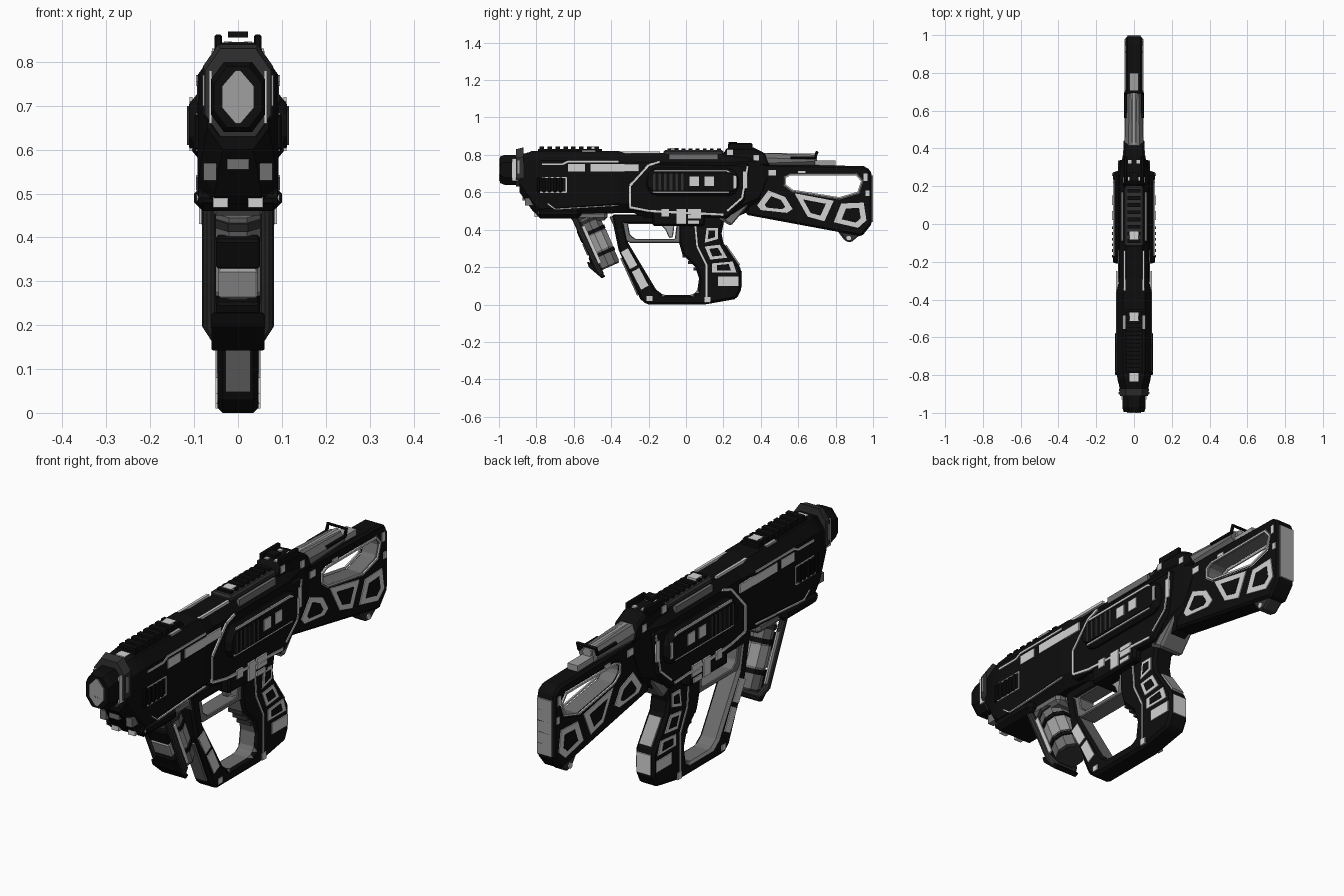
import bpy, bmesh
from mathutils import Vector

start = bpy.data.objects.get("Cube")
if start:
    bpy.data.objects.remove(start)


def material(name, value):
    m = bpy.data.materials.new(name)
    m.use_nodes = True
    colour = (value, value, value, 1)
    m.diffuse_color = colour
    m.node_tree.nodes["Principled BSDF"].inputs["Base Color"].default_value = colour
    return m


black = material("black", .004)
charcoal = material("charcoal", .03)
grey = material("grey", .16)
silver = material("silver", .35)
white = material("white", .65)


def finish(name, bm, mats, bevel=0):
    bmesh.ops.recalc_face_normals(bm, faces=bm.faces)
    mesh = bpy.data.meshes.new(name)
    bm.to_mesh(mesh)
    bm.free()
    for m in mats:
        mesh.materials.append(m)
    ob = bpy.data.objects.new(name, mesh)
    bpy.context.collection.objects.link(ob)
    if bevel:
        mod = ob.modifiers.new("bevel", "BEVEL")
        mod.width, mod.segments, mod.limit_method = bevel, 1, "ANGLE"
    return ob


def prism(name, outline, half, mat, holes=(), bevel=.01, inner=None):
    """Side profile (y, z) extruded across x; hole walls can take a second colour."""
    bm = bmesh.new()
    edges = []
    for loop in [outline, *holes]:
        vs = [bm.verts.new((-half, y, z)) for y, z in loop]
        edges += [bm.edges.new((a, b)) for a, b in zip(vs, vs[1:] + vs[:1])]
    bmesh.ops.triangle_fill(bm, use_beauty=True, edges=edges, normal=(1, 0, 0))
    new = bmesh.ops.extrude_face_region(bm, geom=list(bm.faces))["geom"]
    moved = [g for g in new if isinstance(g, bmesh.types.BMVert)]
    bmesh.ops.translate(bm, verts=moved, vec=(2 * half, 0, 0))
    bm.normal_update()
    rims = {(round(y, 4), round(z, 4)) for loop in holes for y, z in loop}
    for f in bm.faces:
        if inner and abs(f.normal.x) < .5:
            f.material_index = int(all((round(v.co.y, 4), round(v.co.z, 4)) in rims for v in f.verts))
    return finish(name, bm, [mat, inner or mat], bevel)


def plates(name, polygons, x, mat, t=.004):
    """Thin flat pieces on both flanks at distance x."""
    bm = bmesh.new()
    for side in (-1, 1):
        for poly in polygons:
            a = [bm.verts.new((side * (x - .003), y, z)) for y, z in poly]
            b = [bm.verts.new((side * (x + t), y, z)) for y, z in poly]
            bm.faces.new(a)
            bm.faces.new(b)
            for i in range(len(a)):
                j = (i + 1) % len(a)
                bm.faces.new((a[i], a[j], b[j], b[i]))
    return finish(name, bm, [mat])


def rect(y0, y1, z0, z1):
    return [(y0, z0), (y1, z0), (y1, z1), (y0, z1)]


def strip(path, w=.01):
    quads = []
    for a, b in zip(path, path[1:]):
        a, b = Vector(a), Vector(b)
        n = (b - a).orthogonal().normalized() * w / 2
        quads.append([tuple(p) for p in (a + n, b + n, b - n, a - n)])
    return quads


def shrink(poly, k):
    c = sum((Vector(p) for p in poly), Vector((0, 0))) / len(poly)
    return [tuple(c + (Vector(p) - c) * k) for p in poly]


def frames(name, polys, x, k=.58):
    plates(name + "_frames", polys, x, white)
    plates(name + "_frame_centres", [shrink(p, k) for p in polys], x, black, .006)


def box(name, centre, size, mat, bevel=0):
    bm = bmesh.new()
    bmesh.ops.create_cube(bm, size=1)
    for v in bm.verts:
        v.co = Vector(centre) + v.co * Vector(size)
    return finish(name, bm, [mat], bevel)


def loft(name, stations, mat, cx=.035, cz=.05, bevel=0):
    """Chamfered sections (y, bottom, top, half width) joined along y."""
    bm = bmesh.new()
    rings = []
    for y, b, t, w in stations:
        right = [(w - cx, b), (w, b + cz), (w, t - cz), (w - cx, t)]
        ring = right + [(-x, z) for x, z in reversed(right)]
        rings.append([bm.verts.new((x, y, z)) for x, z in ring])
    for r, s in zip(rings, rings[1:]):
        for i in range(8):
            j = (i + 1) % 8
            bm.faces.new((r[i], r[j], s[j], s[i]))
    bm.faces.new(rings[0])
    bm.faces.new(rings[-1])
    return finish(name, bm, [mat], bevel)


def tube(name, points, radius, mat):
    curve = bpy.data.curves.new(name, "CURVE")
    curve.dimensions, curve.bevel_depth = "3D", radius
    curve.bevel_resolution, curve.use_fill_caps = 3, True
    line = curve.splines.new("POLY")
    line.points.add(len(points) - 1)
    for p, co in zip(line.points, points):
        p.co = (*co, 1)
    curve.materials.append(mat)
    ob = bpy.data.objects.new(name, curve)
    bpy.context.collection.objects.link(ob)
    bpy.ops.object.select_all(action="DESELECT")
    ob.select_set(True)
    bpy.context.view_layer.objects.active = ob
    bpy.ops.object.convert(target="MESH")
    bpy.ops.object.shade_smooth_by_angle()
    return ob


# Muzzle and collar
loft("muzzle", [(-.995, .65, .79, .055), (-.97, .64, .80, .062), (-.87, .64, .80, .062)], black, .03, .04)
loft("muzzle_collar", [(-.91, .63, .83, .075), (-.87, .63, .84, .08)], charcoal)
loft("bore", [(-1, .66, .78, .036), (-.98, .66, .78, .036)], silver, .03, .035)
box("bore_bar", (0, -.997, .70), (.07, .006, .012), black)
plates("muzzle_marks", [rect(-.93, -.9, .66, .78)], .062, white)
plates("collar_marks", [rect(-.90, -.89, .70, .77)], .077, silver)

# Handguard and receiver core
loft("handguard", [(-.89, .60, .80, .07), (-.82, .50, .82, .088), (-.78, .46, .82, .092),
                   (-.36, .49, .82, .092), (-.28, .49, .81, .076), (-.22, .46, .81, .078),
                   (.25, .46, .81, .078), (.39, .52, .82, .055), (.44, .64, .78, .045)], black)
box("nose_chin", (0, -.68, .49), (.2, .24, .06), black, .02)
tube("nose_pin", [(-.09, -.78, .49), (.09, -.78, .49)], .022, black)
tube("nose_pin_cap", [(-.095, -.78, .49), (.095, -.78, .49)], .01, white)
for x in (-.04, .04):
    box("nose_light", (x, -.80, .48), (.035, .02, .024), white)
    box("nose_cheek", (x * 1.6, -.83, .55), (.03, .06, .04), grey)
box("nose_panel", (0, -.85, .58), (.05, .05, .05), grey)
for i in range(5):
    box("handguard_rib", (0, -.79 + i * .03, .64), (.2, .018, .08), black, .004)
plates("handguard_panels", [rect(-.51, -.25, .71, .75), rect(-.63, -.54, .71, .75)], .09, white)
plates("handguard_trim", strip([(-.77, .75), (-.66, .75), (-.63, .765), (-.36, .765)])
       + strip([(-.77, .68), (-.64, .68), (-.64, .60), (-.78, .60)], .006)
       + strip([(-.74, .54), (-.7, .51), (-.36, .53)], .006), .092, white)

# Top rails
box("front_rail", (0, -.62, .82), (.09, .34, .025), black)
box("rear_rail", (0, .04, .81), (.1, .32, .03), charcoal, .008)
for i in range(8):
    box("front_rail_tooth", (0, -.77 + i * .042, .835), (.08, .024, .018), black)
    box("rear_rail_tooth", (0, -.09 + i * .038, .827), (.07, .02, .016), black)
for y, z in ((-.49, .838), (-.06, .83), (-.81, .815), (.25, .862)):
    box("top_square", (0, y, z), (.045, .045, .014), white if y < 0 else black)
for x in (-.05, .05):
    box("top_edge_strip", (x, -.29, .813), (.012, .3, .012), white)
    box("rail_side_panel", (x * 1.25, .04, .79), (.014, .26, .03), grey)
    box("front_rail_clamp", (x, -.52, .81), (.02, .07, .03), silver)

# Receiver shell and raised side housings
shell = [(-.19, .76), (-.31, .64), (-.31, .50), (.22, .46), (.31, .55), (.34, .75)]
prism("receiver_shell", shell, .082, black)
plates("receiver_trim", strip([(-.14, .765), (-.20, .745), (-.30, .635), (-.30, .52), (-.20, .50), (.2, .48)], .012)
       + strip([(.33, .74), (.30, .57), (.22, .50)]), .082, white)
prism("side_housing", [(-.18, .73), (-.21, .69), (-.21, .61), (-.17, .58), (.25, .58), (.28, .61),
                       (.28, .70), (.24, .73)], .112, black, bevel=.025)
plates("housing_frame", strip([(-.17, .715), (.22, .715), (.25, .69)], .01)
       + strip([(-.18, .60), (.23, .60)], .007), .107, white, .003)
plates("housing_squares", [rect(y, y + .05, .635, .685) for y in (.02, .10)]
       + [rect(.255, .27, .62, .69)], .112, white)
for i in range(6):
    box("housing_rib", (0, -.17 + i * .03, .655), (.232, .014, .09), charcoal)
plates("rear_block_marks", [rect(.305, .33, .62, .71)], .082, white)
plates("lower_marks", [rect(-.13, -.09, .47, .51), rect(-.05, 0, .43, .51), rect(.01, .08, .49, .51),
                       rect(.01, .08, .46, .48), rect(.01, .07, .43, .45)], .085, white)
box("lower_receiver", (0, -.04, .465), (.166, .28, .09), black, .01)
prism("rear_hinge", [(.17, .46), (.24, .42), (.34, .54), (.3, .6)], .06, grey)
plates("hinge_marks", strip([(.2, .46), (.3, .56)], .03), .06, charcoal)

# Rear sight
prism("rear_sight_base", [(.19, .79), (.22, .84), (.36, .84), (.42, .81), (.45, .74), (.19, .74)], .055, black)
for x in (-.045, .045):
    box("rear_sight_ear", (x, .29, .845), (.018, .13, .035), black, .004)
    for y in (.24, .33):
        box("rear_sight_light", (x * .5, y, .842), (.018, .02, .008), white)
plates("rear_sight_marks", [rect(.22, .25, .80, .83), rect(.36, .39, .77, .80)], .055, white)

# Stock
stock = [(.34, .72), (.44, .75), (.95, .74), (.985, .72), (.993, .69), (.993, .43), (.94, .365), (.32, .48)]
window = [(.53, .68), (.56, .695), (.91, .695), (.94, .66), (.92, .60), (.82, .57), (.57, .61), (.53, .64)]
prism("stock", stock, .045, black, [window], inner=grey)
plates("window_trim", strip(window + window[:1], .008), .045, white)
frames("stock", [[(.38, .53), (.44, .61), (.53, .575), (.57, .51), (.54, .49), (.40, .505)],
                 [(.58, .595), (.79, .555), (.74, .445), (.65, .47)],
                 [(.83, .54), (.95, .545), (.965, .45), (.92, .41), (.79, .44)]], .045)
plates("stock_ticks", [rect(.44, .48, .69, .72), rect(.95, .97, .66, .70), rect(.60, .64, .70, .715),
                       rect(.96, .98, .58, .61)], .045, white)
box("butt_plate", (0, .99, .565), (.07, .02, .25), silver)
for i in range(4):
    box("butt_groove", (0, .998, .49 + i * .05), (.066, .004, .004), black)
prism("sling_foot", [(.79, .42), (.85, .34), (.88, .33), (.94, .38), (.92, .44)], .035, charcoal)
tube("sling_pin", [(-.04, .87, .355), (.04, .87, .355)], .013, white)

# Upper stock tube with wire bail
loft("buffer_housing", [(.40, .73, .81, .05), (.69, .74, .80, .045)], grey, .02, .025)
tube("buffer_rod", [(0, .42, .79), (0, .7, .785)], .022, silver)
box("bail_base", (0, .74, .755), (.05, .12, .03), silver)
tube("bail", [(-.045, .56, .785), (-.045, .69, .785), (-.045, .70, .815), (.045, .70, .815),
              (.045, .69, .785), (.045, .56, .785)], .008, black)

# Grip loop, trigger guard and trigger
grip = [(-.40, .48), (-.36, .29), (-.245, .03), (-.21, 0), (.10, 0), (.27, .03), (.295, .08), (.295, .19),
        (.20, .33), (.19, .38), (.21, .48)]
opening = [(-.33, .43), (-.31, .33), (-.16, .08), (-.12, .05), (.03, .05), (.06, .07), (.07, .14), (.05, .20),
           (-.02, .27), (-.04, .34), (-.04, .43)]
prism("grip_loop", grip, .047, black, [opening], bevel=.012, inner=grey)
guard = [(-.41, .47), (-.36, .36), (-.30, .33), (-.03, .33), (-.03, .47)]
prism("trigger_guard", guard, .04, grey, [[(-.31, .43), (-.30, .375), (-.27, .35), (-.06, .35), (-.05, .43)]],
      bevel=.004)
prism("trigger", [(-.15, .44), (-.11, .40), (-.09, .355), (-.07, .36), (-.06, .44)], .015, silver, bevel=.004)
plates("strut_panels", strip([(-.33, .29), (-.28, .20)], .045) + strip([(-.27, .185), (-.22, .09)], .045), .047, white)
plates("grip_trim", strip([(.05, .42), (.06, .31), (.11, .21), (.11, .04)], .009)
       + [rect(.17, .28, .10, .15), rect(-.21, -.18, .02, .045), rect(.1, .13, .01, .04)], .047, white)
frames("grip", [[(.11, .41), (.17, .41), (.17, .35), (.10, .33)], [(.10, .31), (.18, .32), (.22, .25), (.13, .24)],
                [(.14, .22), (.25, .23), (.27, .17), (.14, .17)]], .047)
prism("strut_front_panel", strip([(-.345, .25), (-.255, .05)], .014)[0], .028, grey, bevel=0)
prism("grip_back_panel", rect(.28, .3, .09, .18), .034, white, bevel=0)
prism("grip_back_upper", strip([(.285, .21), (.212, .315)], .012)[0], .03, silver, bevel=0)
for i in range(3):
    box("finger_ridge", (0, .055 - i * .03, .19 + i * .035), (.07, .03, .016), charcoal)

# Angled canister with U-shaped guard frame
top, end = Vector((0, -.53, .47)), Vector((0, -.415, .21))


def along(t):
    return top.lerp(end, t)


tube("canister", [along(0), along(1)], .066, grey)
for t, r, m in ((.08, .072, charcoal), (.3, .071, black), (.75, .071, black), (1, .062, charcoal)):
    tube("canister_band", [along(t - .035), along(t + .035)], r, m)
tube("canister_glass", [along(.36), along(.68)], .069, silver)
offset = Vector((0, -.06, -.025))
for t, s, m in ((.3, .1, black), (.56, .09, silver), (.85, .1, black)):
    a, b = along(t - .13) + offset, along(t + .13) + offset
    prism("canister_shield", strip([a.yz, b.yz], .035)[0], s / 2, m, bevel=.006)
path = [(.066, -.60, .47), (.066, -.475, .20), (.045, -.455, .165)]
tube("canister_frame", path + [(-x, y, z) for x, y, z in reversed(path)], .016, charcoal)
prism("canister_foot", [(-.53, .23), (-.50, .22), (-.43, .15), (-.45, .14), (-.52, .20)], .06, black, bevel=.004)
box("canister_mount", (0, -.52, .475), (.13, .2, .05), grey, .015)
plates("canister_clips", strip([(-.55, .42), (-.46, .22)], .018), .07, white)
